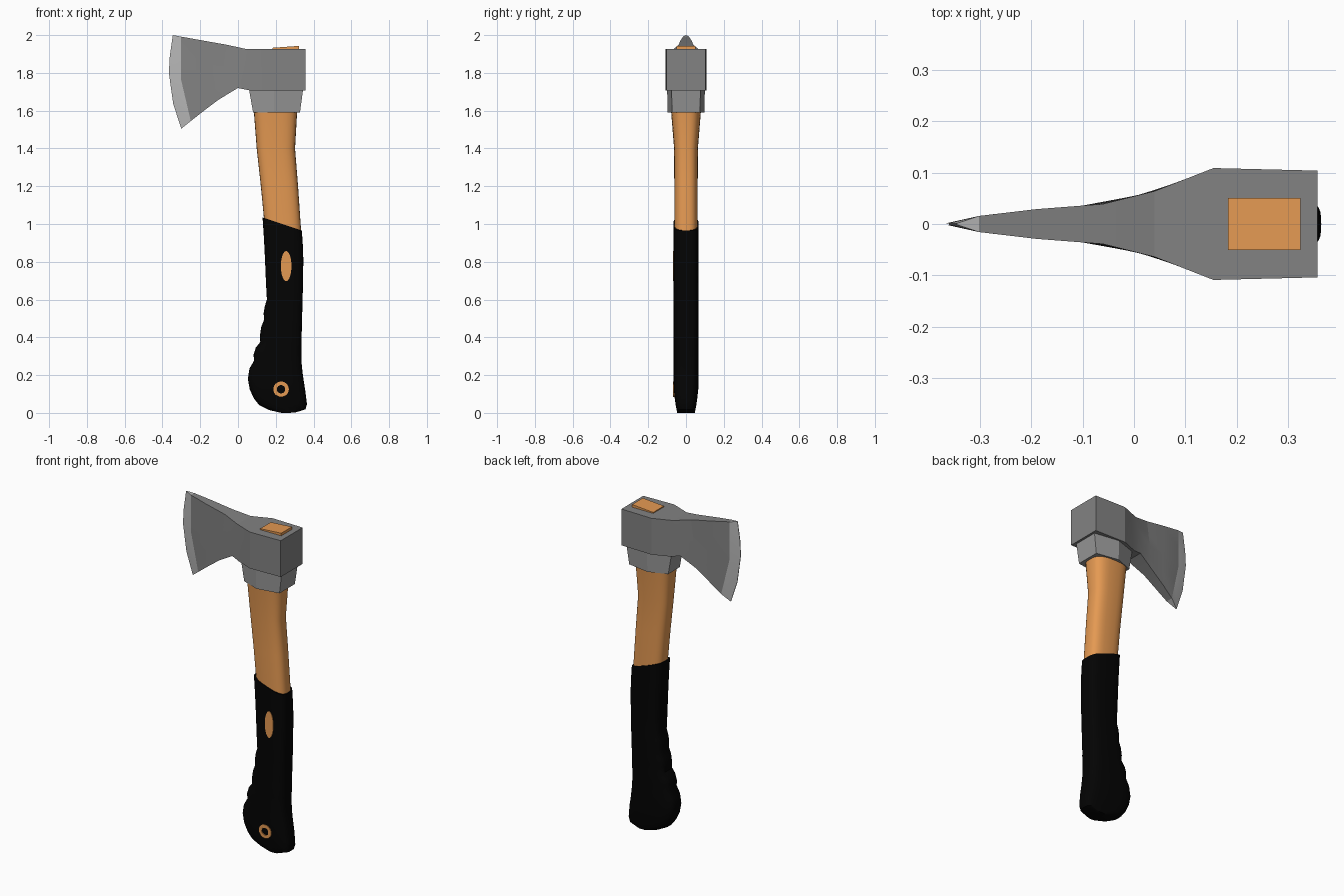
import bpy, bmesh, math

if "Cube" in bpy.data.objects:
    bpy.data.objects.remove(bpy.data.objects["Cube"])


def material(name, rgb):
    m = bpy.data.materials.new(name)
    m.diffuse_color = (*rgb, 1)
    m.use_nodes = True
    m.node_tree.nodes["Principled BSDF"].inputs["Base Color"].default_value = m.diffuse_color
    return m


WOOD = material("wood", (0.78, 0.32, 0.085))
RUBBER = material("rubber", (0.001, 0.001, 0.001))
STEEL = material("dark_steel", (0.225, 0.225, 0.225))
EDGE = material("ground_steel", (0.47, 0.47, 0.47))
COLLAR = material("collar_steel", (0.31, 0.31, 0.31))


def loft(name, rings, mat, angle=30, closed=False, first_mat=None):
    """Skin a list of equally sized rings of points into one object."""
    bm = bmesh.new()
    rows = [[bm.verts.new(p) for p in r] for r in rings]
    n = len(rows[0])
    pairs = list(zip(rows, rows[1:])) + ([(rows[-1], rows[0])] if closed else [])
    for k, (a, b) in enumerate(pairs):
        for i in range(n):
            j = (i + 1) % n
            f = bm.faces.new((a[i], a[j], b[j], b[i]))
            f.material_index = 1 if first_mat and k == 0 else 0
    if not closed:
        for cap in (rows[0], rows[-1]):
            f = bm.faces.new(cap)
            f.material_index = 1 if first_mat and cap is rows[0] else 0
    bmesh.ops.recalc_face_normals(bm, faces=bm.faces)
    mesh = bpy.data.meshes.new(name)
    mesh.materials.append(mat)
    if first_mat:
        mesh.materials.append(first_mat)
    bm.to_mesh(mesh)
    bm.free()
    ob = bpy.data.objects.new(name, mesh)
    bpy.context.collection.objects.link(ob)
    bpy.ops.object.select_all(action='DESELECT')
    bpy.context.view_layer.objects.active = ob
    ob.select_set(True)
    bpy.ops.object.shade_smooth_by_angle(angle=math.radians(angle))
    return ob


def oval(xl, zl, xr, zr, h, n=32, power=0.6):
    """Rounded-box section running from (xl, zl) to (xr, zr), half depth h."""
    pts = []
    for i in range(n):
        a = 2 * math.pi * i / n
        c, s = math.cos(a), math.sin(a)
        t = 0.5 + 0.5 * math.copysign(abs(c) ** power, c)
        y = h * math.copysign(abs(s) ** power, s)
        pts.append((xl + (xr - xl) * t, y, zl + (zr - zl) * t))
    return pts


# Axe head: width depends on x, stations run from the cutting edge to the poll
WIDTHS = [(-0.37, 0.006), (-0.30, 0.016), (-0.19, 0.029), (-0.06, 0.039),
          (0.04, 0.064), (0.155, 0.109), (0.358, 0.104)]


def half_width(x):
    for (x0, w0), (x1, w1) in zip(WIDTHS, WIDTHS[1:]):
        if x <= x1:
            return w0 + (w1 - w0) * (x - x0) / (x1 - x0)
    return WIDTHS[-1][1]


def line(top, bottom, n=5):
    return [tuple(a + (b - a) * i / (n - 1) for a, b in zip(top, bottom)) for i in range(n)]


stations = [
    [(-0.345, 2.0), (-0.361, 1.89), (-0.366, 1.80), (-0.343, 1.635), (-0.30, 1.505)],
    [(-0.302, 1.992), (-0.302, 1.88), (-0.302, 1.767), (-0.276, 1.656), (-0.25, 1.545)],
    line((-0.19, 1.972), (-0.18, 1.60)),
    line((-0.06, 1.949), (-0.10, 1.66)),
    line((0.04, 1.927), (0.0, 1.72)),
    line((0.10, 1.927), (0.058, 1.708)),
    line((0.155, 1.927), (0.155, 1.708)),
    line((0.358, 1.927), (0.358, 1.708)),
]
rings = []
for k, st in enumerate(stations):
    w = [0.0015 if k == 0 else half_width(x) for x, z in st]
    rings.append([(x, -h, z) for (x, z), h in zip(st, w)] +
                 [(x, h, z) for (x, z), h in reversed(list(zip(st, w)))])
loft("axe_head", rings, STEEL, angle=8, first_mat=EDGE)


# Collar below the head, a tapered six-sided socket
def collar_ring(z, x0, xm, x1, w0, wm, w1):
    half = [(x0, w0), (xm, wm), (x1, w1)]
    return [(x, -w, z) for x, w in half] + [(x, w, z) for x, w in reversed(half)]


loft("collar", [collar_ring(1.715, 0.058, 0.19, 0.345, 0.055, 0.10, 0.077),
                collar_ring(1.59, 0.08, 0.19, 0.328, 0.055, 0.097, 0.073)],
     COLLAR, angle=10)

# Wooden handle shaft
shaft = [(0.95, 0.145, 0.335, 0.062), (1.2, 0.121, 0.318, 0.062),
         (1.40, 0.099, 0.302, 0.063), (1.61, 0.083, 0.314, 0.080)]
loft("handle_shaft", [oval(xl, z, xr, z, h, power=0.7) for z, xl, xr, h in shaft], WOOD)

# End of the handle showing through the head
loft("handle_top", [[(x, y, z) for x, y, z in
                     ((0.183, -0.051, zl), (0.324, -0.051, zr),
                      (0.324, 0.051, zr), (0.183, 0.051, zl))]
                    for zl, zr in ((1.88, 1.88), (1.933, 1.943))], WOOD)

# Rubber grip with finger swells: left x, left z, right x, right z, half depth
grip = [
    (0.130, 1.035, 0.338, 0.965, 0.066), (0.137, 0.93, 0.343, 0.89, 0.066),
    (0.143, 0.81, 0.346, 0.81, 0.066), (0.148, 0.69, 0.344, 0.69, 0.066),
    (0.153, 0.60, 0.342, 0.60, 0.066), (0.142, 0.565, 0.341, 0.56, 0.066),
    (0.136, 0.53, 0.340, 0.53, 0.066), (0.137, 0.49, 0.339, 0.49, 0.066),
    (0.123, 0.455, 0.338, 0.45, 0.066), (0.116, 0.41, 0.337, 0.41, 0.066),
    (0.118, 0.375, 0.337, 0.37, 0.066), (0.094, 0.345, 0.336, 0.34, 0.066),
    (0.083, 0.31, 0.336, 0.30, 0.066), (0.084, 0.275, 0.337, 0.26, 0.066),
    (0.061, 0.235, 0.341, 0.22, 0.066), (0.052, 0.18, 0.347, 0.175, 0.066),
    (0.062, 0.125, 0.355, 0.125, 0.065), (0.082, 0.08, 0.361, 0.08, 0.060),
    (0.11, 0.043, 0.365, 0.045, 0.055), (0.165, 0.015, 0.357, 0.019, 0.050),
    (0.23, 0.0, 0.30, 0.001, 0.047)]
loft("rubber_grip", [oval(*g, power=0.55) for g in grip], RUBBER, angle=40)


# Wooden inlays on the front of the grip
def ellipse(cx, cz, rx, rz, y, n=32):
    return [(cx + rx * math.cos(2 * math.pi * i / n), y,
             cz + rz * math.sin(2 * math.pi * i / n)) for i in range(n)]


loft("oval_inlay", [ellipse(0.255, 0.777, 0.028, 0.08, y) for y in (-0.05, -0.069)], WOOD)
loft("ring_inlay", [ellipse(0.228, 0.125, r, r, y) for r, y in
                    ((0.041, -0.05), (0.041, -0.069), (0.022, -0.069), (0.022, -0.05))],
     WOOD, closed=True)
